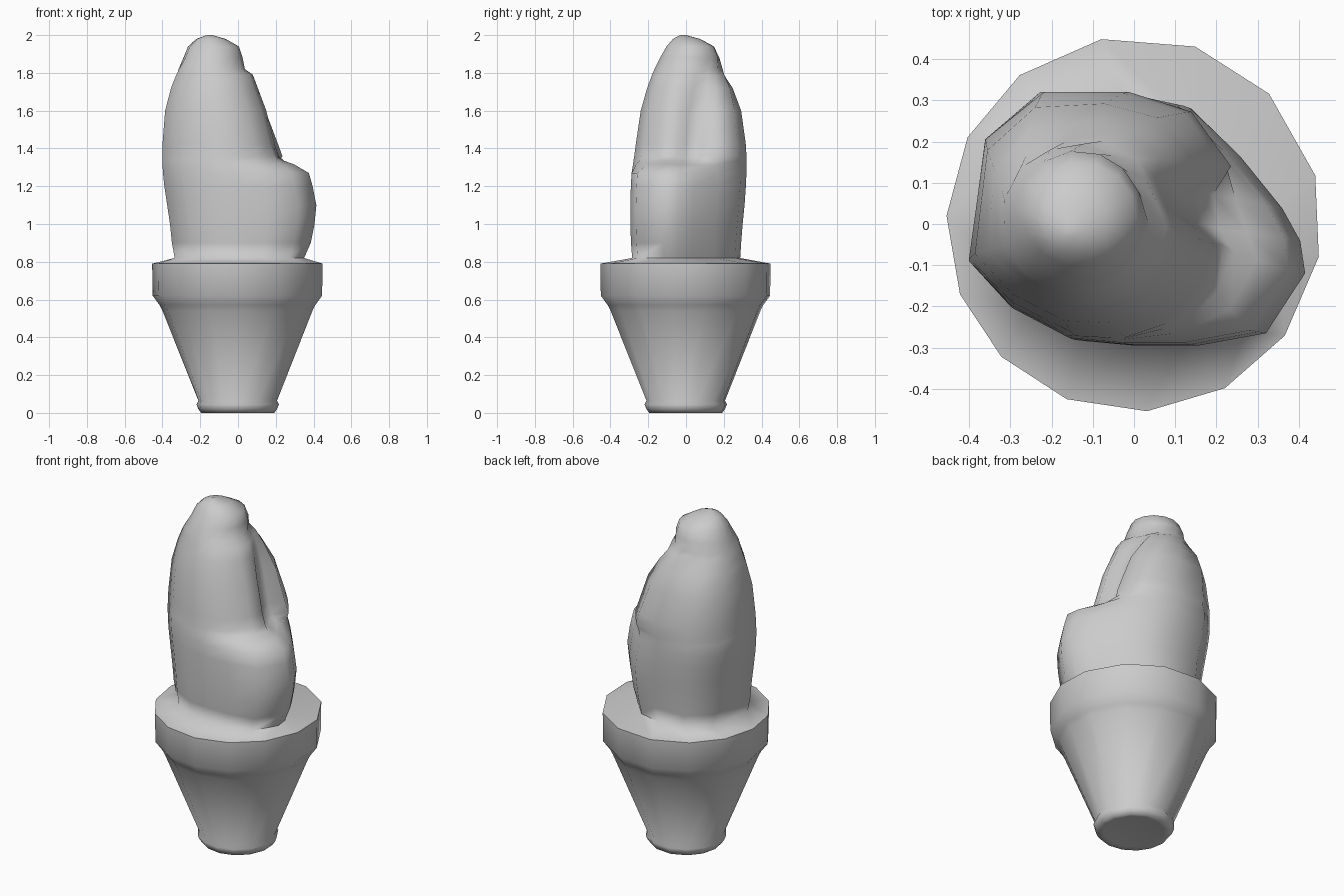
import bpy, bmesh, math
from mathutils import Vector

if "Cube" in bpy.data.objects:
    bpy.data.objects.remove(bpy.data.objects["Cube"])


def loft(name, rings, angle):
    """Skin a stack of equal-length closed rings and cap both ends."""
    bm = bmesh.new()
    rows = [[bm.verts.new(p) for p in ring] for ring in rings]
    n = len(rows[0])
    for a, b in zip(rows, rows[1:]):
        for i in range(n):
            j = (i + 1) % n
            bm.faces.new((a[i], a[j], b[j], b[i]))
    bm.faces.new(rows[0][::-1])
    bm.faces.new(rows[-1])
    bmesh.ops.recalc_face_normals(bm, faces=bm.faces)
    me = bpy.data.meshes.new(name)
    bm.to_mesh(me)
    bm.free()
    ob = bpy.data.objects.new(name, me)
    bpy.context.collection.objects.link(ob)
    bpy.ops.object.select_all(action='DESELECT')
    ob.select_set(True)
    bpy.context.view_layer.objects.active = ob
    bpy.ops.object.shade_smooth_by_angle(angle=math.radians(angle))
    return ob


# Pot: slightly uneven 14-sided tapered body with a thick rim
ANGLES = [-86, -61, -36.5, -10, 15, 44, 71, 100, 127.5, 152.5, 177.5, 202, 225, 249]
pot_profile = [(0.165, 0.005), (0.195, 0.0), (0.21, 0.02), (0.22, 0.045),
               (0.21, 0.065), (0.40, 0.54), (0.415, 0.57), (0.452, 0.62),
               (0.455, 0.79)]


def circle(r, z):
    return [(r * math.cos(math.radians(a)), r * math.sin(math.radians(a)), z)
            for a in ANGLES]


loft("pot", [circle(r, z) for r, z in pot_profile], 80)

# Plant cross-sections in a unit box, counter-clockwise from the front
lower = [(.48, 0), (.67, 0), (.88, .05), (1, .29), (.985, .42), (.93, .55),
         (.8, .76), (.65, .95), (.47, 1), (.22, 1), (.05, .81), (0, .32),
         (.13, .14), (.31, .02)]
grooved = [(.60, .01), (.80, .08), (.93, .24), (.97, .38), (.90, .46),
           (.89, .60), (1, .70), (.85, .92), (.61, 1), (.29, 1), (.065, .81),
           (0, .32), (.17, .14), (.40, .02)]
round_tip = [(0.5 + 0.5 * math.cos(a), 0.5 + 0.5 * math.sin(a)) for a in
             [math.radians(-80) + math.tau * k / 14 for k in range(14)]]


def boxed(shape, x0, x1, y0, y1, z):
    return [Vector((x0 + s * (x1 - x0), y0 + t * (y1 - y0), z)) for s, t in shape]


def blend(a, b, w):
    return [p.lerp(q, w) for p, q in zip(a, b)]


# Broad base with side bump: z, left, right, front, back
base_rings = [
    (0.82, -.335, .35, -.285, .287),
    (0.90, -.35, .385, -.291, .292),
    (1.00, -.36, .405, -.295, .30),
    (1.10, -.375, .415, -.295, .31),
    (1.20, -.39, .395, -.292, .317),
    (1.27, -.397, .375, -.288, .32),
]
rings = [circle(0.455, 0.79)]
rings += [boxed(lower, *r[1:], r[0]) for r in base_rings]

# Bump top rolls inward to the grooved shoulder
for z, right, w in [(1.315, .35, 0.4), (1.335, .31, 0.75)]:
    rings.append(blend(boxed(lower, -.40, right, -.284, .32, z),
                       boxed(grooved, -.40, .24, -.282, .32, z), w))

# Grooved shoulder fading to the rounded tip: ... and roundness
upper_rings = [
    (1.36, -.40, .235, -.280, .32, 0),
    (1.42, -.40, .213, -.272, .317, 0),
    (1.60, -.388, .165, -.245, .297, 0.1),
    (1.72, -.36, .115, -.21, .26, 0.3),
    (1.79, -.335, .085, -.183, .22, 0.5),
    (1.82, -.322, .04, -.17, .205, 0.7),
    (1.88, -.29, .025, -.14, .18, 0.95),
    (1.94, -.265, .005, -.105, .15, 1),
    (1.98, -.22, -.065, -.07, .075, 1),
    (2.00, -.165, -.135, -.03, 0.0, 1),
]
for z, x0, x1, y0, y1, w in upper_rings:
    rings.append(blend(boxed(grooved, x0, x1, y0, y1, z),
                       boxed(round_tip, x0, x1, y0, y1, z), w))
loft("plant_and_soil", rings, 85)
